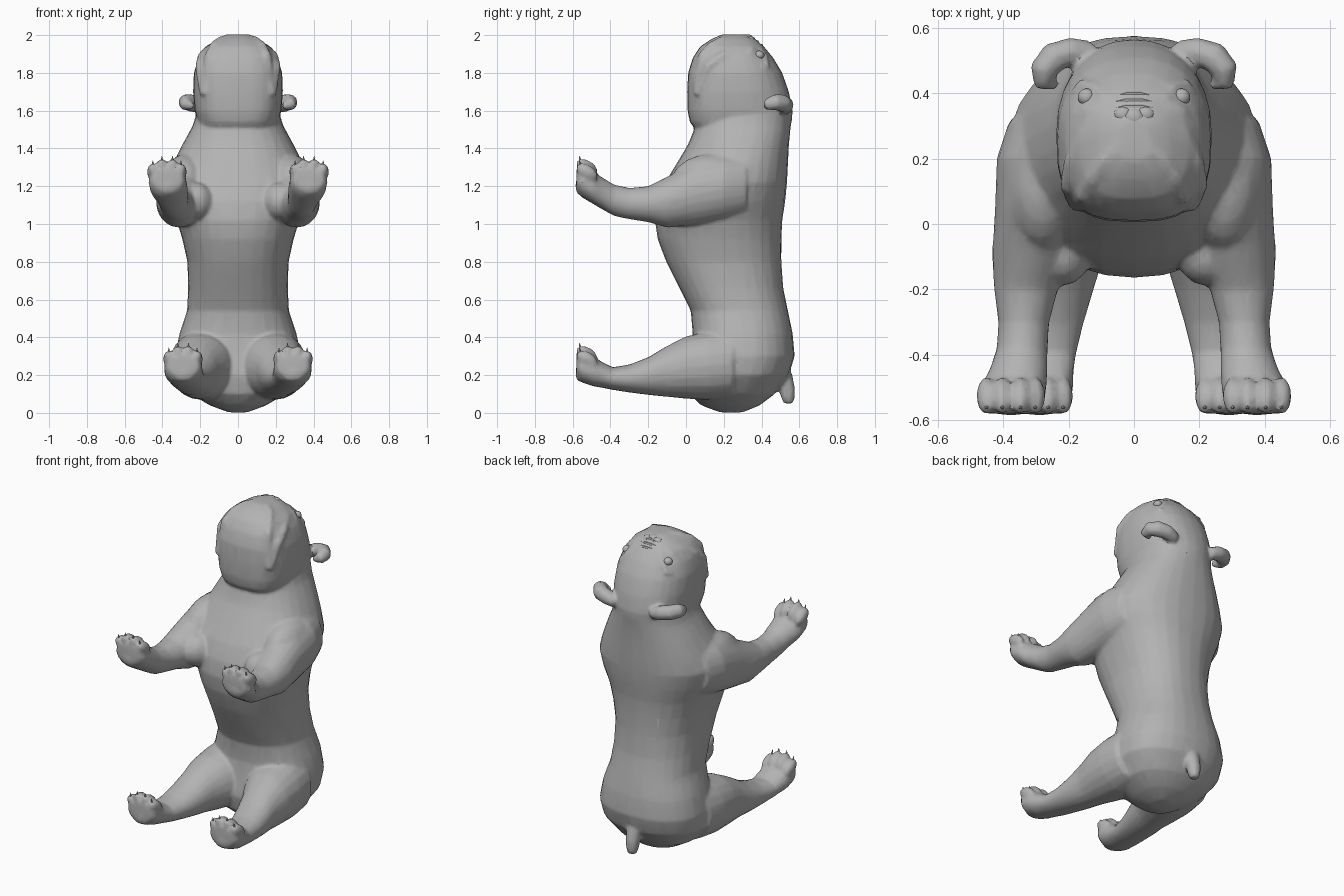
import bpy, bmesh, math
from mathutils import Vector, Matrix
from mathutils.bvhtree import BVHTree

if "Cube" in bpy.data.objects:
    bpy.data.objects.remove(bpy.data.objects["Cube"])

grey = bpy.data.materials.new("warm_grey")
grey.diffuse_color = (0.45, 0.45, 0.45, 1)
grey.use_nodes = True
grey.node_tree.nodes["Principled BSDF"].inputs["Base Color"].default_value = grey.diffuse_color


def finish(name, bm, angle=35):
    bmesh.ops.recalc_face_normals(bm, faces=bm.faces)
    me = bpy.data.meshes.new(name)
    bm.to_mesh(me)
    bm.free()
    ob = bpy.data.objects.new(name, me)
    bpy.context.collection.objects.link(ob)
    me.materials.append(grey)
    bpy.ops.object.select_all(action='DESELECT')
    ob.select_set(True)
    bpy.context.view_layer.objects.active = ob
    if angle:
        bpy.ops.object.shade_smooth_by_angle(angle=math.radians(angle))
    return ob


def skin(bm, loops):
    n = len(loops[0])
    new = []
    for a, b in zip(loops, loops[1:]):
        for i in range(n):
            new.append(bm.faces.new((a[i], a[(i + 1) % n], b[(i + 1) % n], b[i])))
    new += [bm.faces.new(loops[0]), bm.faces.new(loops[-1])]
    bmesh.ops.recalc_face_normals(bm, faces=new)


def loft(bm, rings, axis, n=24, power=2.0, low=None):
    """rings: (centre, radius_x, radius_other); low is the squareness of the negative half."""
    loops = []
    for c, ra, rb in rings:
        loop = []
        for i in range(n):
            t = 2 * math.pi * i / n
            p = low if low and math.sin(t) < 0 else power
            u, v = (math.copysign(abs(f) ** (2 / p), f) for f in (math.cos(t), math.sin(t)))
            off = (ra * u, rb * v, 0) if axis == 'z' else (ra * u, 0, rb * v)
            loop.append(bm.verts.new(Vector(c) + Vector(off)))
        loops.append(loop)
    skin(bm, loops)


def ball(bm, c, r, rot=None, seg=10):
    m = Matrix.Translation(c) @ (rot or Matrix()) @ Matrix.Diagonal((*r, 1))
    bmesh.ops.create_uvsphere(bm, u_segments=seg, v_segments=max(5, seg * 2 // 3), radius=1, matrix=m)


def ridge(bm, pts, radii, n=6):
    """Tapered tube through points."""
    loops = []
    for i, p in enumerate(pts):
        d = Vector(pts[min(i + 1, len(pts) - 1)]) - Vector(pts[max(i - 1, 0)])
        q = d.to_track_quat('Z', 'Y')
        loops.append([bm.verts.new(Vector(p) + q @ Vector((radii[i] * math.cos(k * 2 * math.pi / n),
                      radii[i] * math.sin(k * 2 * math.pi / n), 0))) for k in range(n)])
    skin(bm, loops)


# Torso: z, front y, back y, half width
torso = [(0.003, .18, .30, .05), (.04, .08, .39, .15), (.10, .02, .47, .25), (.20, .0, .545, .325),
         (.30, .02, .575, .335), (.42, .035, .565, .31), (.54, .025, .54, .27), (.66, -.035, .515, .264),
         (.80, -.105, .505, .268), (.92, -.15, .505, .295), (1.02, -.165, .51, .325), (1.12, -.15, .525, .365),
         (1.22, -.11, .535, .385), (1.32, -.05, .54, .345), (1.42, .01, .545, .295), (1.52, .05, .555, .24),
         (1.62, .10, .56, .21)]
bm = bmesh.new()
loft(bm, [((0, (a + b) / 2, z), r, (b - a) / 2) for z, a, b, r in torso], 'z', 28, 2.3)
# Legs: x, y, z, half width, half height
front_leg = [(.27, .32, 1.20, .11, .15), (.29, .2, 1.19, .13, .17), (.30, .05, 1.16, .125, .165),
             (.312, -.1, 1.115, .122, .135), (.33, -.2, 1.105, .098, .095), (.337, -.3, 1.108, .078, .083),
             (.342, -.38, 1.125, .078, .083), (.352, -.44, 1.16, .088, .085), (.366, -.49, 1.19, .10, .085),
             (.374, -.55, 1.225, .10, .085), (.374, -.58, 1.235, .08, .06)]
hind_leg = [(.18, .25, .26, .17, .18), (.185, .12, .25, .18, .182), (.20, 0, .24, .16, .165),
            (.22, -.1, .22, .127, .135), (.238, -.2, .195, .115, .10), (.255, -.3, .182, .102, .074),
            (.27, -.39, .182, .095, .06), (.28, -.44, .20, .097, .068), (.288, -.49, .218, .102, .078),
            (.29, -.55, .24, .10, .08), (.29, -.58, .25, .08, .058)]
paws = ((.375, 1.225), (.29, .235))
toe_steps = ((-.073, .062), (-.028, .086), (.028, .086), (.076, .062))
for s in (-1, 1):
    for leg, p in ((front_leg, 2.0), (hind_leg, 2.1)):
        loft(bm, [((s * x, y, z), rx, rz) for x, y, z, rx, rz in leg], 'y', 20, p)
    # Shoulder, elbow and armpit bulges
    ball(bm, (s * .28, .13, 1.2), (.125, .22, .17), seg=16)
    ball(bm, (s * .36, -.08, 1.13), (.076, .10, .075), seg=14)
    ball(bm, (s * .22, -.09, 1.12), (.09, .10, .10), seg=14)
    # Toes sloping up toward the sole
    for px, pz in paws:
        for dx, dz in toe_steps:
            ball(bm, (s * (px + dx), -.525, pz + dz - .012), (.032, .066, .038), Matrix.Rotation(-.55, 4, 'X'))
        ball(bm, (s * px, -.565, pz - .025), (.062, .02, .045), seg=12)

# Head, muzzle pointing up: z, chin y, crown y, half width
skull = [(1.44, .12, .54, .20), (1.50, .05, .55, .195), (1.54, .02, .56, .212), (1.60, .008, .565, .23),
         (1.70, .006, .545, .238), (1.80, .011, .51, .234), (1.88, .036, .462, .21), (1.94, .076, .412, .168),
         (1.98, .136, .368, .108), (2.003, .19, .32, .05)]
head = [((0, (a + b) / 2, z), r, (b - a) / 2) for z, a, b, r in skull]
loft(bm, head, 'z', 28, 2.25, 2.9)
guide = bmesh.new()
loft(guide, head, 'z', 28, 2.25, 2.9)
tree = BVHTree.FromBMesh(guide)
guide.free()


def face(x, y, lift=0.0):
    hit = tree.ray_cast(Vector((x, y, 3)), Vector((0, 0, -1)))[0]
    return Vector((x, y, (hit.z if hit else 1.7) + lift))


# Flews, brows and ears, fused with the body
for s in (-1, 1):
    lip = [(.0, .245), (.05, .225), (.095, .19), (.125, .14), (.15, .09), (.175, .05)]
    ridge(bm, [face(s * x, y, -.012) for x, y in lip], [.014, .018, .024, .028, .030, .016])
    ridge(bm, [face(s * x, y, -.018) for x, y in ((.10, .33), (.155, .27), (.19, .19), (.20, .12), (.188, .06))],
          [.012, .022, .027, .029, .016])
    ridge(bm, [face(s * x, y, -.006) for x, y in ((.085, .385), (.12, .415), (.16, .425), (.185, .40))],
          [.012, .018, .02, .012])
    ridge(bm, [face(s * x, y, -.005) for x, y in ((.10, .355), (.145, .35), (.185, .33))], [.010, .015, .010])
    # Folded ear: root on the skull, curling outward and toward the muzzle
    ridge(bm, [(s * x, y, z) for x, y, z in ((.13, .525, 1.61), (.19, .528, 1.63), (.245, .51, 1.64),
          (.278, .47, 1.645), (.276, .438, 1.635), (.235, .42, 1.62))], [.035, .045, .048, .044, .036, .014], 8)

# Short tail: y, z, radius
loft(bm, [((0, y, z), r, r) for y, z, r in ((.49, .26, .05), (.515, .20, .05), (.535, .13, .043),
     (.54, .08, .037), (.542, .05, .026))], 'z', 10)

# Fuse the flesh into one skin
body = finish("body", bm, 0)
rm = body.modifiers.new("fuse", 'REMESH')
rm.mode, rm.voxel_size = 'VOXEL', 0.011
sm = body.modifiers.new("soften", 'SMOOTH')
sm.factor, sm.iterations = 0.5, 4
dc = body.modifiers.new("facet", 'DECIMATE')
dc.ratio = 0.15
for m in ("fuse", "soften", "facet"):
    bpy.ops.object.modifier_apply(modifier=m)
bpy.ops.object.shade_smooth_by_angle(angle=math.radians(35))

# Eyes, nose and wrinkles
eyes, nose, wrinkles, claws = (bmesh.new() for _ in range(4))
for s in (-1, 1):
    ball(eyes, face(s * .145, .388, -.008), (.027, .027, .024), seg=12)
    ball(nose, face(s * .034, .335, -.010), (.028, .024, .014))
    # Claws
    for px, pz in paws:
        for dx, dz in toe_steps:
            bmesh.ops.create_cone(claws, cap_ends=True, segments=5, radius1=.012, radius2=.001, depth=.045,
                                  matrix=Matrix.Translation((s * (px + dx), -.56, pz + dz + .027))
                                  @ Matrix.Rotation(.2, 4, 'X'))
ball(nose, face(0, .325, -.010), (.03, .028, .013))
for y, w in ((.362, .06), (.382, .055), (.402, .045)):
    ridge(wrinkles, [face(x * w, y - .008 * abs(x), -.004) for x in (-1, -.4, .4, 1)], [.003, .008, .008, .003])
for name, b in (("nose_wrinkles", wrinkles), ("nose", nose), ("eyes", eyes), ("claws", claws)):
    finish(name, b, 45)
